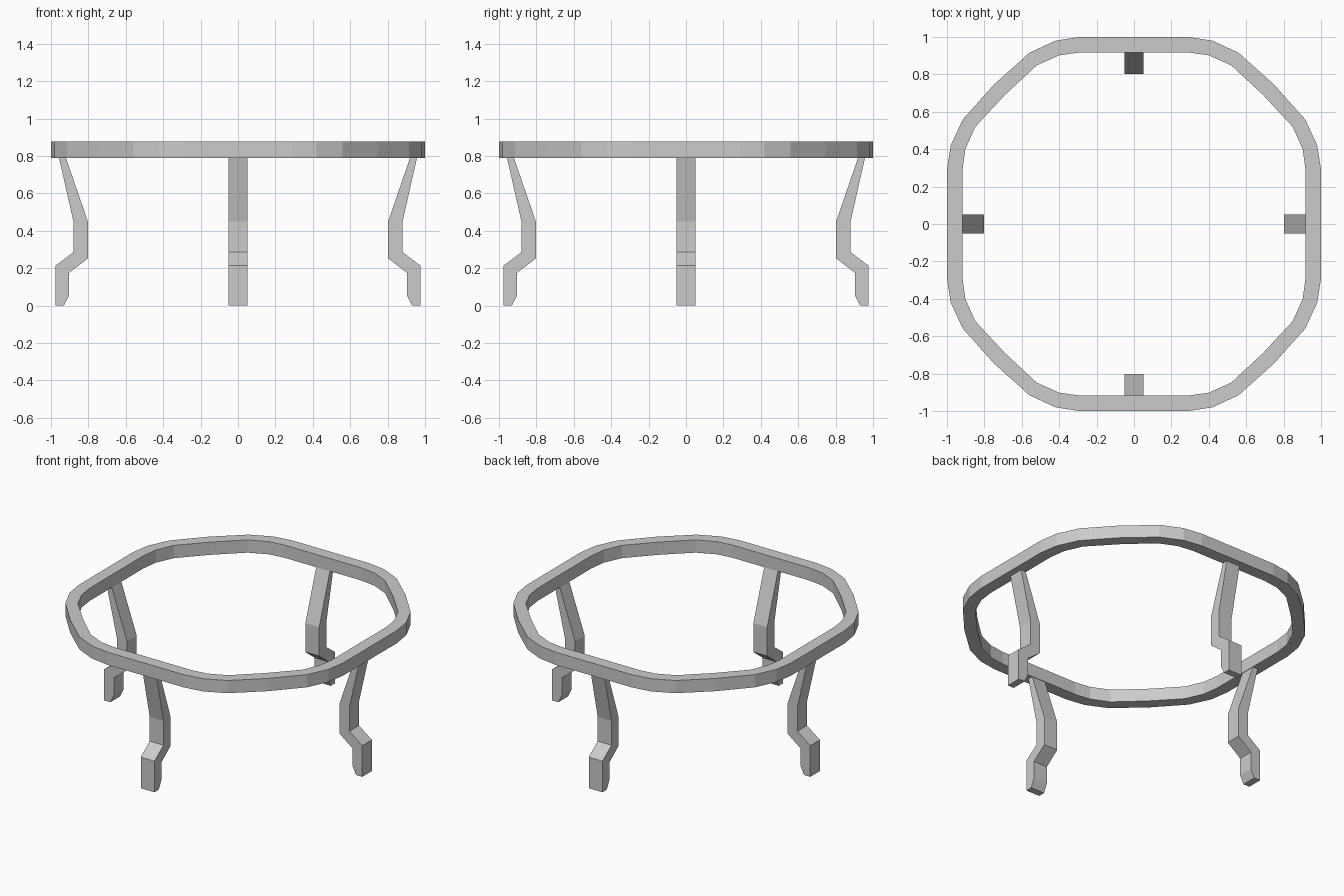
import bpy, bmesh, math
from mathutils import Matrix

if "Cube" in bpy.data.objects:
    bpy.data.objects.remove(bpy.data.objects["Cube"])

Z0, Z1 = 0.79, 0.877


def make_object(name, bm):
    bmesh.ops.recalc_face_normals(bm, faces=bm.faces)
    me = bpy.data.meshes.new(name)
    bm.to_mesh(me)
    bm.free()
    ob = bpy.data.objects.new(name, me)
    bpy.context.collection.objects.link(ob)
    return ob


def outline(quarter):
    # repeat one corner of the outline around all four quadrants
    pts = []
    for k in range(4):
        rot = Matrix.Rotation(-k * math.pi / 2, 2)
        pts += [(rot @ Matrix.Identity(2)) @ v for v in map(to_vec, quarter)]
    return pts


def to_vec(p):
    from mathutils import Vector
    return Vector(p)


# Table rim: rounded octagonal ring with a rectangular section
outer = outline([(0.29, 1), (0.42, 0.98), (0.56, 0.915), (0.747, 0.747),
                 (0.915, 0.56), (0.98, 0.42), (1, 0.29)])
inner = outline([(0.29, 0.917), (0.40, 0.902), (0.52, 0.848), (0.69, 0.69),
                 (0.848, 0.52), (0.902, 0.40), (0.917, 0.29)])
bm = bmesh.new()
loops = [[bm.verts.new((p.x, p.y, z)) for p in pts]
         for pts, z in ((outer, Z0), (outer, Z1), (inner, Z1), (inner, Z0))]
n = len(outer)
for a in range(4):
    la, lb = loops[a], loops[(a + 1) % 4]
    for i in range(n):
        j = (i + 1) % n
        bm.faces.new((la[i], la[j], lb[j], lb[i]))
make_object("rim", bm)

# Legs: bent profile extruded across its width, one in the middle of each side
profile = [(0.957, Z0), (0.88, 0.45), (0.88, 0.285), (0.977, 0.213),
           (0.977, 0), (0.93, 0), (0.903, 0.055), (0.903, 0.175),
           (0.803, 0.252), (0.803, 0.45), (0.92, Z0)]
for name, angle in (("right_leg", 0), ("back_leg", 90),
                    ("left_leg", 180), ("front_leg", 270)):
    bm = bmesh.new()
    face = bm.faces.new([bm.verts.new((x, -0.052, z)) for x, z in profile])
    ext = bmesh.ops.extrude_face_region(bm, geom=[face], use_keep_orig=True)
    bmesh.ops.translate(bm, vec=(0, 0.104, 0), verts=[
        g for g in ext["geom"] if isinstance(g, bmesh.types.BMVert)])
    bmesh.ops.rotate(bm, verts=bm.verts, cent=(0, 0, 0),
                     matrix=Matrix.Rotation(math.radians(angle), 3, 'Z'))
    make_object(name, bm)
